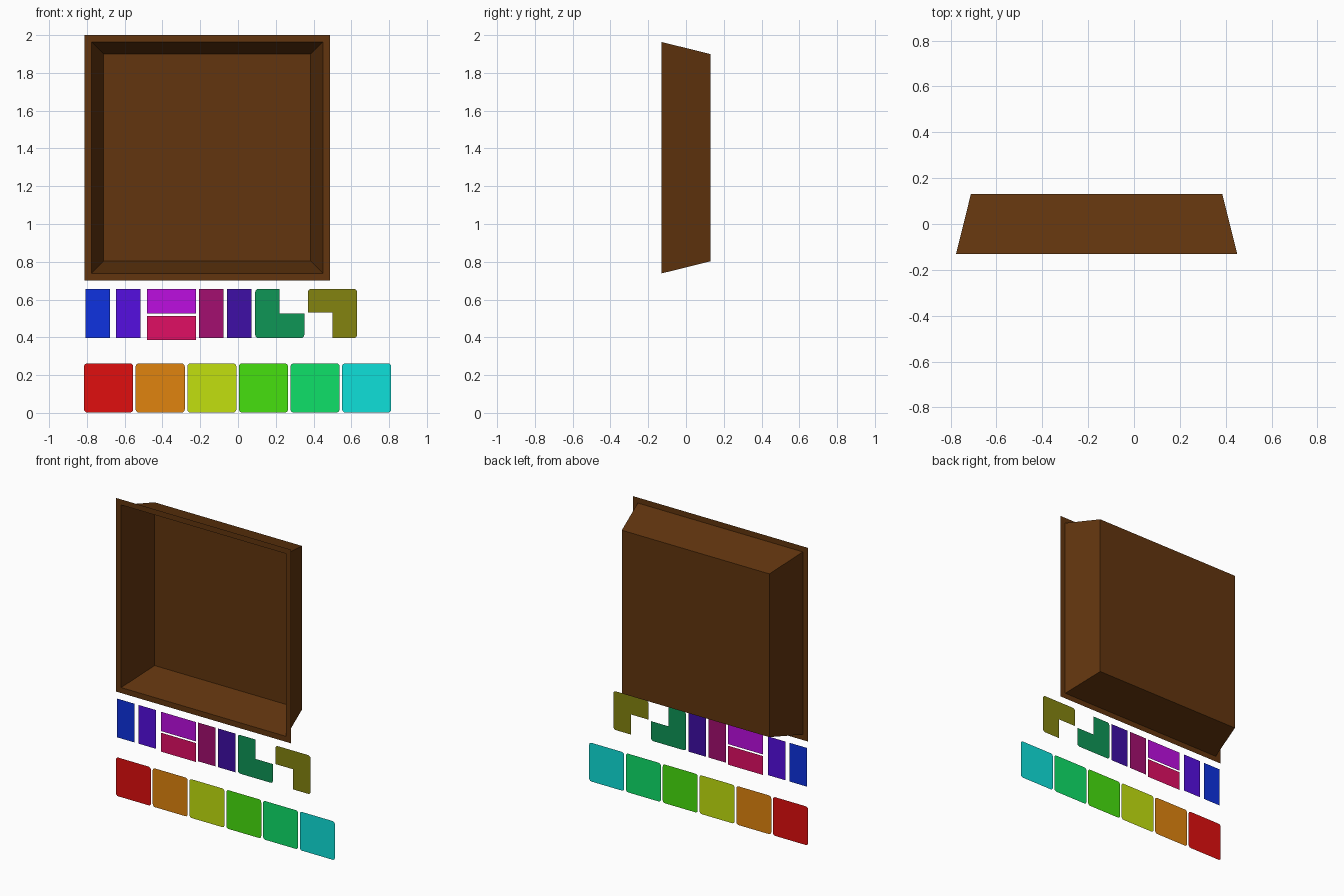
import bpy, bmesh
from math import cos, sin, pi

if "Cube" in bpy.data.objects:
    bpy.data.objects.remove(bpy.data.objects["Cube"])

Y = -0.131  # front plane


def lin(c):
    c /= 255
    return c / 12.92 if c <= 0.04045 else ((c + 0.055) / 1.055) ** 2.4


def make(name, bm, rgb):
    me = bpy.data.meshes.new(name)
    bm.to_mesh(me)
    bm.free()
    mat = bpy.data.materials.new(name + "_paint")
    mat.diffuse_color = (*[lin(c) for c in rgb], 1)
    mat.use_nodes = True
    mat.node_tree.nodes["Principled BSDF"].inputs["Base Color"].default_value = mat.diffuse_color
    me.materials.append(mat)
    bpy.context.collection.objects.link(bpy.data.objects.new(name, me))


def outline(points):
    """Counter-clockwise (x, z, radius) corners, right angles; rounds convex corners."""
    out = []
    for i, (x, z, r) in enumerate(points):
        if not r:
            out.append((x, z))
            continue
        px, pz, _ = points[i - 1]
        nx, nz, _ = points[(i + 1) % len(points)]
        sx = 1 if max(px, nx) > x else -1
        sz = 1 if max(pz, nz) > z else -1
        arc = [(x + sx * r * (1 - cos(a)), z + sz * r * (1 - sin(a)))
               for a in (k * pi / 8 for k in range(5))]
        # arc starts on the vertical side; reverse when entering horizontally
        out += arc if px == x else arc[::-1]
    return out


def tile(name, points, rgb):
    bm = bmesh.new()
    bm.faces.new([bm.verts.new((x, Y, z)) for x, z in outline(points)])
    make(name, bm, rgb)


def rect(x0, z0, w, h, r=0):
    return [(x0, z0, r), (x0 + w, z0, r), (x0 + w, z0 + h, r), (x0, z0 + h, r)]


# Tray: flat rim, tapered walls and back panel
bm = bmesh.new()
cx, cz = -0.163, 1.351
rings = [[bm.verts.new((cx + sx * h, y, cz + sz * h))
          for sx, sz in ((-1, -1), (1, -1), (1, 1), (-1, 1))]
         for h, y in ((0.65, Y), (0.613, Y), (0.548, 0.131))]
for a, b in zip(rings, rings[1:]):
    for i in range(4):
        j = (i + 1) % 4
        bm.faces.new((a[i], a[j], b[j], b[i]))
bm.faces.new(rings[-1])
make("tray", bm, (98, 53, 14))

# Bottom row of square tiles
R = 0.017
squares = [(224, 14, 14), (224, 132, 14), (194, 224, 14),
           (70, 224, 14), (14, 224, 105), (14, 224, 218)]
for i, c in enumerate(squares):
    tile(f"square_tile_{i + 1}", rect(-0.815 + 0.2732 * i, 0.002, 0.26, 0.26, R), c)

# Half tiles
for name, x, z, w, h, c in (
        ("half_tile_blue", -0.808, 0.396, 0.13, 0.26, (14, 50, 224)),
        ("half_tile_violet", -0.646, 0.396, 0.13, 0.26, (85, 14, 224)),
        ("half_tile_magenta", -0.482, 0.525, 0.26, 0.13, (188, 14, 224)),
        ("half_tile_pink", -0.482, 0.387, 0.26, 0.127, (224, 14, 100)),
        ("half_tile_plum", -0.206, 0.396, 0.13, 0.26, (164, 14, 112)),
        ("half_tile_indigo", -0.058, 0.396, 0.13, 0.26, (62, 14, 166))):
    tile(name, rect(x, z, w, h), c)

# Corner tiles with one quarter cut away
x, z = 0.091, 0.396
tile("corner_tile_green", [(x, z, R), (x + .26, z, R), (x + .26, z + .13, 0),
                           (x + .13, z + .13, 0), (x + .13, z + .26, 0),
                           (x, z + .26, R)], (14, 150, 86))
x = 0.37
tile("corner_tile_olive", [(x + .13, z, 0), (x + .26, z, R), (x + .26, z + .26, R),
                           (x, z + .26, R), (x, z + .135, 0),
                           (x + .13, z + .135, 0)], (132, 132, 16))
